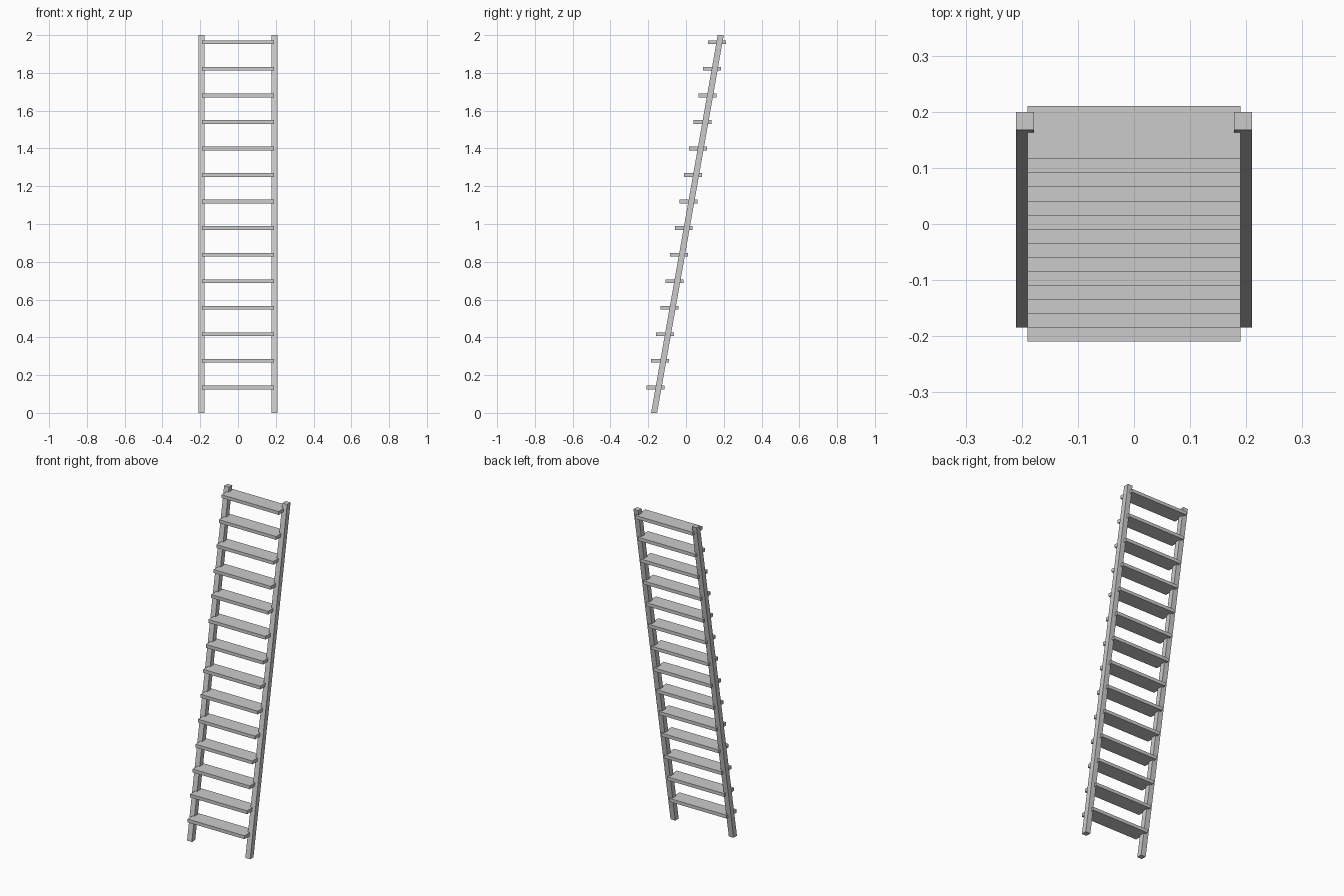
import bpy
import bmesh

cube = bpy.data.objects.get("Cube")
if cube:
    bpy.data.objects.remove(cube, do_unlink=True)

gray = bpy.data.materials.new("light_gray")
gray.use_nodes = True
gray.diffuse_color = (0.6, 0.6, 0.6, 1)
gray.node_tree.nodes["Principled BSDF"].inputs["Base Color"].default_value = (0.6, 0.6, 0.6, 1)


def box(name, size, center, lean=0.0):
    """Box whose y is sheared by lean per unit of height."""
    bm = bmesh.new()
    bmesh.ops.create_cube(bm, size=1)
    for v in bm.verts:
        v.co.x *= size[0]
        v.co.z *= size[2]
        v.co.y = v.co.y * size[1] + lean * v.co.z
    mesh = bpy.data.meshes.new(name)
    bm.to_mesh(mesh)
    bm.free()
    mesh.materials.append(gray)
    obj = bpy.data.objects.new(name, mesh)
    obj.location = center
    bpy.context.collection.objects.link(obj)
    return obj


# Leaning side rails, cut level at the floor and the top
for side, x in (("left", 0.194), ("right", -0.194)):
    box(side + "_rail", (0.032, 0.032, 2), (x, 0.0075, 1), lean=0.1763)

# Level treads, evenly spaced up the rails
STEPS = 14
for i in range(STEPS):
    t = i / (STEPS - 1)
    y = -0.162 + 0.325 * t
    z = 0.135 + 1.827 * t
    box(f"step_{i + 1}", (0.38, 0.095, 0.02), (0, y, z))
